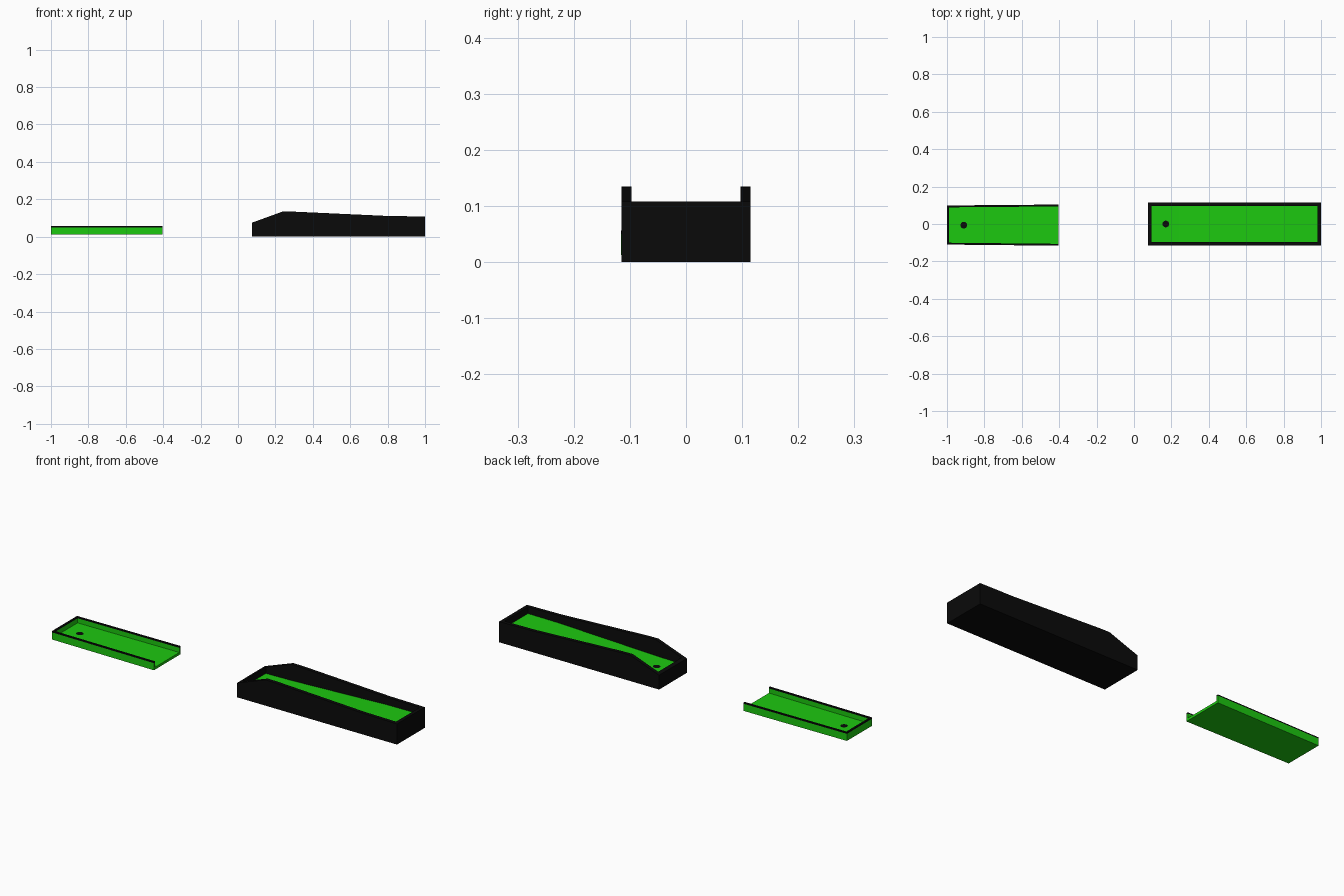
import bpy, bmesh

if "Cube" in bpy.data.objects:
    bpy.data.objects.remove(bpy.data.objects["Cube"])


def material(name, rgb):
    m = bpy.data.materials.new(name)
    m.diffuse_color = (*rgb, 1)
    m.use_nodes = True
    m.node_tree.nodes["Principled BSDF"].inputs["Base Color"].default_value = m.diffuse_color
    return m


GREEN = material("turf_green", (0.012, 0.58, 0.005))
BLACK = material("frame_black", (0.003, 0.003, 0.003))


def lerp_table(table):
    """Height as a function of x from a few (x, z) points."""
    def f(x):
        for (x0, z0), (x1, z1) in zip(table, table[1:]):
            if x <= x1 + 1e-6:
                return z0 + (z1 - z0) * (x - x0) / (x1 - x0)
        return table[-1][1]
    return f


def finish(name, bm, mats):
    bmesh.ops.recalc_face_normals(bm, faces=bm.faces)
    me = bpy.data.meshes.new(name)
    bm.to_mesh(me)
    bm.free()
    for m in mats:
        me.materials.append(m)
    ob = bpy.data.objects.new(name, me)
    bpy.context.collection.objects.link(ob)
    return ob


def tray(name, outer_x, inner_x, ylo, yhi, wall, bottom, rim, floor, frame, open_end=False):
    """Walled lane as one clean shell; material 0 is the frame, 1 the turf."""
    bm = bmesh.new()

    def row(xs, side, inset, zf):
        y = (lambda x: ylo(x) + inset) if side < 0 else (lambda x: yhi(x) - inset)
        return [bm.verts.new((x, y(x), zf(x))) for x in xs]

    sides = {}
    for s in (-1, 1):
        base = row((outer_x[0], outer_x[-1]), s, 0, lambda x: bottom)
        out = row(outer_x, s, 0, rim)
        inn = row(inner_x, s, wall, rim)
        flo = row(inner_x, s, wall, floor)
        bm.faces.new(base + out[::-1])
        n = len(out)
        for i in range(n - 1):
            bm.faces.new((out[i], out[i + 1], inn[i + 1], inn[i]))
            bm.faces.new((inn[i], inn[i + 1], flo[i + 1], flo[i]))
        sides[s] = (base, out, inn, flo)
    (ba, oa, ia, fa), (bb, ob, ib, fb) = sides[-1], sides[1]
    bm.faces.new((ba[0], ba[1], bb[1], bb[0]))
    for i in range(len(fa) - 1):
        bm.faces.new((fa[i], fa[i + 1], fb[i + 1], fb[i])).material_index = 1
    for e in (0, -1):
        if e == -1 and open_end:
            bm.faces.new((ba[e], bb[e], ob[e], ib[e], fb[e], fa[e], ia[e], oa[e]))
        else:
            bm.faces.new((ba[e], bb[e], ob[e], oa[e]))
            bm.faces.new((oa[e], ob[e], ib[e], ia[e]))
            bm.faces.new((ia[e], ib[e], fb[e], fa[e]))
    return finish(name, bm, (frame, GREEN))


def cup(name, x, y, floor, r=0.018):
    """Black disc lying on the turf."""
    bm = bmesh.new()
    bmesh.ops.create_circle(bm, cap_ends=True, segments=24, radius=r)
    for v in bm.verts:
        v.co = (v.co.x + x, v.co.y + y, floor(v.co.x + x) + 0.002)
    return finish(name, bm, (BLACK,))


# Tall lane with sloping side walls
rim = lerp_table([(0.075, 0.075), (0.24, 0.135), (0.3, 0.134), (0.8, 0.111), (1, 0.108)])
floor = lerp_table([(0.075, 0.048), (0.24, 0.051), (0.8, 0.072), (1, 0.074)])
mid = [0.24, 0.3, 0.8]
tray("ramp_lane", [0.075] + mid + [1.0], [0.093] + mid + [0.982],
     lambda x: -0.115, lambda x: 0.115, 0.018, 0.0, rim, floor, BLACK)
cup("ramp_lane_cup", 0.17, 0.0, floor)

# Low lane, open at one end and slightly flared
lo = lerp_table([(-1, -0.110), (-0.405, -0.116)])
hi = lerp_table([(-1, 0.099), (-0.405, 0.104)])
flat = lambda x: 0.026
tray("flat_lane", [-1.0, -0.405], [-0.99, -0.405], lo, hi, 0.01,
     0.013, lambda x: 0.05, flat, GREEN, open_end=True)
cup("flat_lane_cup", -0.91, -0.006, flat)

# Black capping strip along the low lane's walls
bm = bmesh.new()
a, b, c, w = -1.0, -0.405, -0.99, 0.01
outline = [(b, lo(b)), (a, lo(a)), (a, hi(a)), (b, hi(b)),
           (b, hi(b) - w), (c, hi(c) - w), (c, lo(c) + w), (b, lo(b) + w)]
low = [bm.verts.new((x, y, 0.05)) for x, y in outline]
top = [bm.verts.new((x, y, 0.056)) for x, y in outline]
for i in range(8):
    j = (i + 1) % 8
    bm.faces.new((low[i], low[j], top[j], top[i]))
bm.faces.new(top)
finish("flat_lane_cap", bm, (BLACK,))
